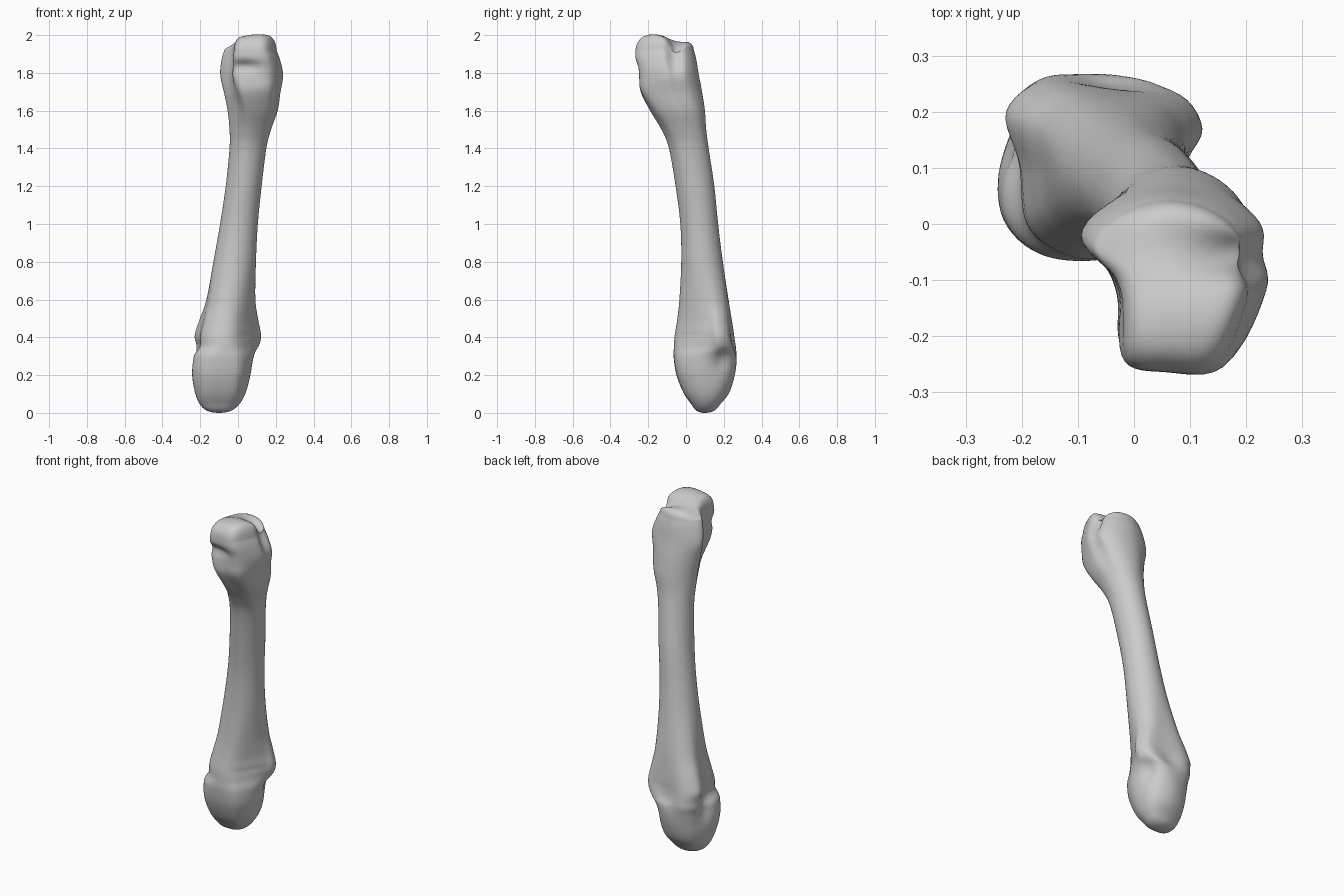
import bpy, bmesh, math
from mathutils import Vector

if "Cube" in bpy.data.objects:
    bpy.data.objects.remove(bpy.data.objects["Cube"])

N = 72      # points around each ring
STEPS = 6   # rings between two levels

# Cross-section outlines seen from above, starting at the left, via the front
HEAD = [(-.245, .09), (-.235, .01), (-.18, -.04), (-.09, -.05), (0, -.035), (.05, .03),
        (.065, .1), (.05, .18), (0, .235), (-.08, .255), (-.17, .23), (-.22, .17)]
KNOBS = [(-.205, .1), (-.19, 0), (-.13, -.05), (-.06, -.06), (0, -.03), (.06, .05),
         (.1, .12), (.125, .17), (.09, .225), (0, .24), (-.15, .255), (-.23, .2)]
SHAFT = [(-math.cos(i * math.pi / 6), -math.sin(i * math.pi / 6)) for i in range(12)]
BASE = [(-.095, 0), (-.055, -.07), (-.035, -.15), (-.02, -.25), (.06, -.27), (.175, -.262),
        (.24, -.12), (.235, -.05), (.23, .02), (.16, .08), (.06, .1), (-.04, .065)]

# Levels: z, left, right, front, back, outline (0 head, 1 knobs, 2 shaft, 3 base)
LEVELS = [
    (.0, -.10, -.10, .10, .10, 0),
    (.012, -.165, -.035, .055, .15, 0),
    (.05, -.205, .01, .025, .185, 0),
    (.11, -.228, .042, -.015, .23, 0),
    (.2, -.243, .066, -.05, .258, 0),
    (.29, -.238, .085, -.065, .27, .25),
    (.35, -.224, .112, -.064, .266, .8),
    (.41, -.23, .122, -.06, .256, 1),
    (.49, -.205, .108, -.047, .243, 1.15),
    (.6, -.167, .092, -.035, .225, 1.5),
    (.8, -.13, .095, -.025, .195, 1.9),
    (1.0, -.095, .105, -.03, .17, 2),
    (1.2, -.065, .125, -.055, .15, 2),
    (1.4, -.045, .15, -.09, .12, 2.1),
    (1.5, -.045, .175, -.13, .107, 2.25),
    (1.6, -.055, .21, -.19, .1, 2.5),
    (1.7, -.075, .225, -.24, .085, 2.8),
    (1.79, -.095, .24, -.25, .068, 3),
    (1.87, -.088, .224, -.268, .055, 3),
    (1.92, -.074, .205, -.268, .042, 3),
]


def spline(a, b, c, d, t):
    """Catmull-Rom between tuples b and c."""
    return [.5 * (2 * q + (r - p) * t + (2 * p - 5 * q + 4 * r - s) * t * t
                  + (3 * q - p - 3 * r + s) * t ** 3) for p, q, r, s in zip(a, b, c, d)]


def outline(points):
    """Smooth closed outline with N points, fitted to -1..1."""
    out, k = [], N // len(points)
    for i in range(len(points)):
        quad = [points[(i + j) % len(points)] for j in (-1, 0, 1, 2)]
        out += [spline(*quad, t / k) for t in range(k)]
    return fit(out, -1, 1, -1, 1)


def fit(pts, x0, x1, y0, y1):
    xs, ys = [p[0] for p in pts], [p[1] for p in pts]
    return [(x0 + (x - min(xs)) / (max(xs) - min(xs)) * (x1 - x0),
             y0 + (y - min(ys)) / (max(ys) - min(ys)) * (y1 - y0)) for x, y in pts]


SHAPES = [outline(o) for o in (HEAD, KNOBS, SHAFT, BASE)]


def section(level):
    z, x0, x1, y0, y1, s = level
    s = min(max(s, 0), 3)
    i = min(int(s), 2)
    f = s - i
    pts = [(a[0] * (1 - f) + b[0] * f, a[1] * (1 - f) + b[1] * f)
           for a, b in zip(SHAPES[i], SHAPES[i + 1])]
    return [Vector((x, y, z)) for x, y in fit(pts, x0, x1, y0, y1)]


def bump(p, c, r):
    return math.exp(-sum(((p[i] - c[i]) / r[i]) ** 2 for i in range(len(r))))


def top_height(p):
    """Joint surface: high front block, low back crest, notch between them."""
    z = 1.965 + .04 * bump(p, (.11, -.17), (.16, .1))
    z -= .05 * bump(p, (.2, -.05), (.1, .04))
    z -= .035 * bump(p, (-.08, -.02), (.07, .12))
    return z


# Rings along the bone
first = LEVELS[1]
below = (first[0], first[2], first[1], first[4], first[3], 0)
keys = [below] + LEVELS + [LEVELS[-1]]
rings = []
for i in range(1, len(keys) - 2):
    for t in range(STEPS):
        if i > 1 or t > 0:
            rings.append(section(spline(*keys[i - 1:i + 3], t / STEPS)))
rim = section(LEVELS[-1])
rings.append(rim)

# Rings closing the top joint surface
centre = Vector((.085, -.1, 1.92))
for s in (.985, .96, .92, .86, .78, .68, .56, .44, .32, .2, .1):
    ring = []
    for p in rim:
        q = centre.lerp(p, s)
        lift = math.sqrt(1 - max(0, (s - .72) / .28) ** 2)
        q.z = 1.92 + (top_height(q) - 1.92) * lift
        ring.append(q)
    rings.append(ring)
top = centre.copy()
top.z = top_height(top)

bm = bmesh.new()
grid = [[bm.verts.new(p) for p in ring] for ring in rings]
for a, b in zip(grid, grid[1:]):
    for j in range(N):
        k = (j + 1) % N
        bm.faces.new((a[j], a[k], b[k], b[j]))
for ring, tip in ((grid[0], Vector((-.1, .1, 0))), (grid[-1], top)):
    v = bm.verts.new(tip)
    for j in range(N):
        bm.faces.new((ring[j], ring[(j + 1) % N], v))
bmesh.ops.recalc_face_normals(bm, faces=bm.faces)
bm.normal_update()

# Pits, grooves and swellings: centre, radii, amount along the surface normal
FEATURES = [
    ((.02, -.27, 1.83), (.09, .06, .03), -.03),    # groove under front lip
    ((.225, -.055, 1.9), (.06, .035, .07), -.025),  # notch on the right
    ((-.04, -.12, 1.86), (.05, .05, .1), -.015),   # hollow on the left
    ((.08, .2, .27), (.06, .06, .07), -.025),      # right pit of head
    ((-.225, .14, .3), (.05, .05, .07), -.025),    # left pit of head
    ((-.05, .26, .36), (.06, .05, .06), -.012),    # hollow between knobs
]
moves = [(v, v.normal * sum(a * bump(v.co, c, r) for c, r, a in FEATURES)) for v in bm.verts]
for v, d in moves:
    v.co += d
for _ in range(2):
    bmesh.ops.smooth_vert(bm, verts=[v for v in bm.verts if v.co.z > 1.75], factor=.4,
                          use_axis_x=True, use_axis_y=True, use_axis_z=True)

mesh = bpy.data.meshes.new("long_bone")
bm.to_mesh(mesh)
bm.free()
bone = bpy.data.objects.new("long_bone", mesh)
bpy.context.collection.objects.link(bone)
for poly in mesh.polygons:
    poly.use_smooth = True
